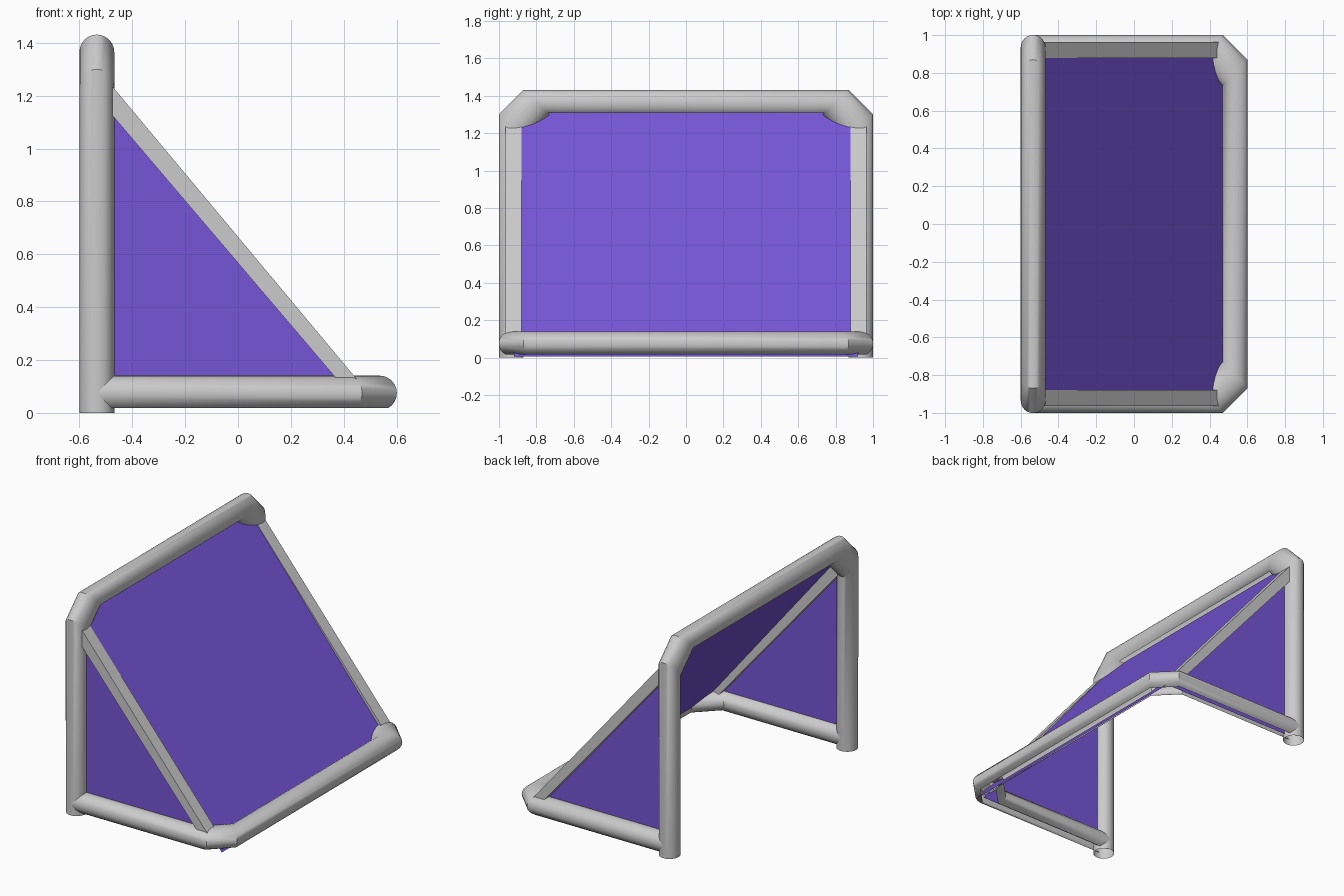
import bpy, math
from mathutils import Vector

if "Cube" in bpy.data.objects:
    bpy.data.objects.remove(bpy.data.objects["Cube"])

R = 0.066   # tube radius
SEG = 24

purple = bpy.data.materials.new("net_purple")
purple.diffuse_color = (0.18, 0.09, 0.68, 1)
purple.use_nodes = True
purple.node_tree.nodes["Principled BSDF"].inputs["Base Color"].default_value = purple.diffuse_color


def add_mesh(name, verts, faces, mat=None, smooth=False):
    me = bpy.data.meshes.new(name)
    me.from_pydata(verts, [], faces)
    me.update()
    ob = bpy.data.objects.new(name, me)
    bpy.context.collection.objects.link(ob)
    if mat:
        me.materials.append(mat)
    if smooth:
        bpy.ops.object.select_all(action='DESELECT')
        ob.select_set(True)
        bpy.context.view_layer.objects.active = ob
        bpy.ops.object.shade_smooth_by_angle(angle=math.radians(35))
    return ob


def tube_frame(name, length, to_world, is_open):
    """U-shaped tube with chamfered corners; rings are (centre, outward half width) in the frame plane."""
    half = [((0.934, 0.0), (R, 0)),
            ((0.935, length - 0.2), (R, 0.07)),
            ((0.80, length - 0.065), (0.07, R))]
    rings = half + [((-c[0], c[1]), (-h[0], h[1])) for c, h in reversed(half)]
    verts, faces = [], []
    for c, h in rings:
        for i in range(SEG):
            t = 2 * math.pi * i / SEG
            verts.append(to_world(c[0] + h[0] * math.cos(t),
                                  c[1] + h[1] * math.cos(t), R * math.sin(t)))
    for r in range(len(rings) - 1):
        for i in range(SEG):
            if is_open(r, 2 * math.pi * (i + 0.5) / SEG):
                continue
            j = (i + 1) % SEG
            a, b = r * SEG, (r + 1) * SEG
            faces.append((a + i, b + i, b + j, a + j))
    return add_mesh(name, verts, faces, smooth=True)


# Upright frame: posts and crossbar, with a net slot under the crossbar
tube_frame("front_frame", 1.43,
           lambda u, v, n: (-0.534 - n, u, v),
           lambda r, t: r == 2 and math.cos(t) < -0.88)

# Ground frame: side and rear rails, slotted along the underside
tube_frame("base_frame", 0.6 + 0.534,
           lambda u, v, n: (v - 0.534, u, n + 0.075),
           lambda r, t: math.sin(t) < -0.88)

# Sloping side struts, running from the posts to the rear corners
profile = [(-0.51, 1.235), (-0.475, 1.235), (0.46, 0.115),
           (0.41, 0.085), (-0.475, 1.125), (-0.51, 1.165)]
n = len(profile)
for name, s in (("left_strut", -1), ("right_strut", 1)):
    verts = [(x, s * y, z) for y in (0.88, 0.964) for x, z in profile]
    faces = [tuple(range(n)), tuple(range(2 * n - 1, n - 1, -1))]
    faces += [(i, i + n, (i + 1) % n + n, (i + 1) % n) for i in range(n)]
    if s < 0:
        faces = [f[::-1] for f in faces]
    add_mesh(name, verts, faces)

# Net panels: sloping back and two triangular sides
add_mesh("back_net", [(-0.54, -0.92, 1.312), (-0.54, 0.92, 1.312),
                      (0.525, 0.92, 0.005), (0.525, -0.92, 0.005)],
         [(0, 3, 2, 1)], purple)
for name, s in (("left_net", -1), ("right_net", 1)):
    add_mesh(name, [(-0.5, s * 0.92, 0.03), (0.47, s * 0.92, 0.03), (-0.5, s * 0.92, 1.2)],
             [(0, 1, 2) if s < 0 else (2, 1, 0)], purple)
